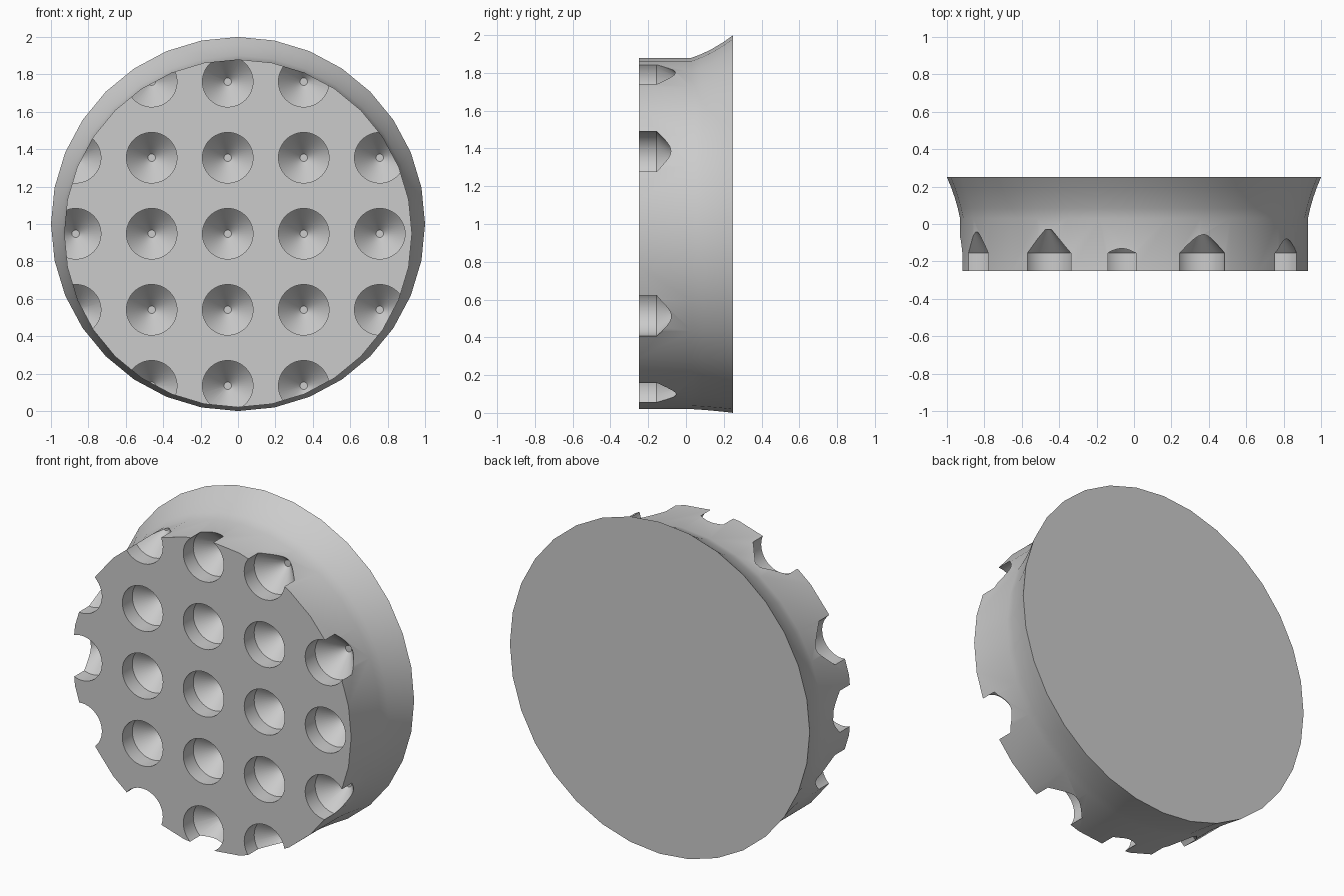
import bpy, bmesh
from math import cos, sin, tau, radians

cube = bpy.data.objects.get("Cube")
if cube:
    bpy.data.objects.remove(cube)

grey = bpy.data.materials.new("plain_grey")
grey.use_nodes = True
grey.diffuse_color = (0.6, 0.6, 0.6, 1)
grey.node_tree.nodes["Principled BSDF"].inputs["Base Color"].default_value = (0.6, 0.6, 0.6, 1)


def loft(bm, rings, sides):
    """Skin a closed solid along y through (y, centre x, centre z, radius) rings."""
    loops = []
    for y, cx, cz, r in rings:
        loops.append([bm.verts.new((cx + r * sin(tau * i / sides), y,
                                    cz + r * cos(tau * i / sides)))
                      for i in range(sides)])
    for a, b in zip(loops, loops[1:]):
        for i in range(sides):
            j = (i + 1) % sides
            bm.faces.new((a[i], a[j], b[j], b[i]))
    bm.faces.new(loops[0])
    bm.faces.new(loops[-1])


def finish(bm, name):
    bmesh.ops.recalc_face_normals(bm, faces=bm.faces)
    mesh = bpy.data.meshes.new(name)
    bm.to_mesh(mesh)
    bm.free()
    mesh.materials.append(grey)
    obj = bpy.data.objects.new(name, mesh)
    bpy.context.scene.collection.objects.link(obj)
    return obj


# Disc: straight front drum flaring to a wider back rim
FRONT, BACK, NECK = -0.25, 0.25, 0.03
rings = [(FRONT, 0, 0.95, 0.93)]
for k in range(5):
    s = k / 4
    t = 0.6 * s + 0.4 * s * s
    rings.append((NECK + (BACK - NECK) * s, 0, 0.95 + 0.05 * t, 0.93 + 0.07 * t))
bm = bmesh.new()
loft(bm, rings, 32)
disc = finish(bm, "drilled_disc")

# Grid of pointed drill holes, open at the side where they cross the rim
PITCH, R = 0.4065, 0.135
bm = bmesh.new()
for col in range(5):
    for row in range(5):
        x, z = -0.868 + PITCH * col, 0.135 + PITCH * row
        if x * x + (z - 0.95) ** 2 < (0.93 + R) ** 2:
            loft(bm, [(FRONT - 0.1, x, z, R), (-0.155, x, z, R), (-0.03, x, z, 0.02)], 48)
cutter = finish(bm, "hole_cutter")
cutter.hide_render = True

mod = disc.modifiers.new("drill", 'BOOLEAN')
mod.operation = 'DIFFERENCE'
mod.solver = 'EXACT'
mod.object = cutter
bpy.context.view_layer.objects.active = disc
disc.select_set(True)
cutter.select_set(False)
bpy.ops.object.modifier_apply(modifier=mod.name)
bpy.data.objects.remove(cutter)

bpy.ops.object.shade_smooth_by_angle(angle=radians(30))
